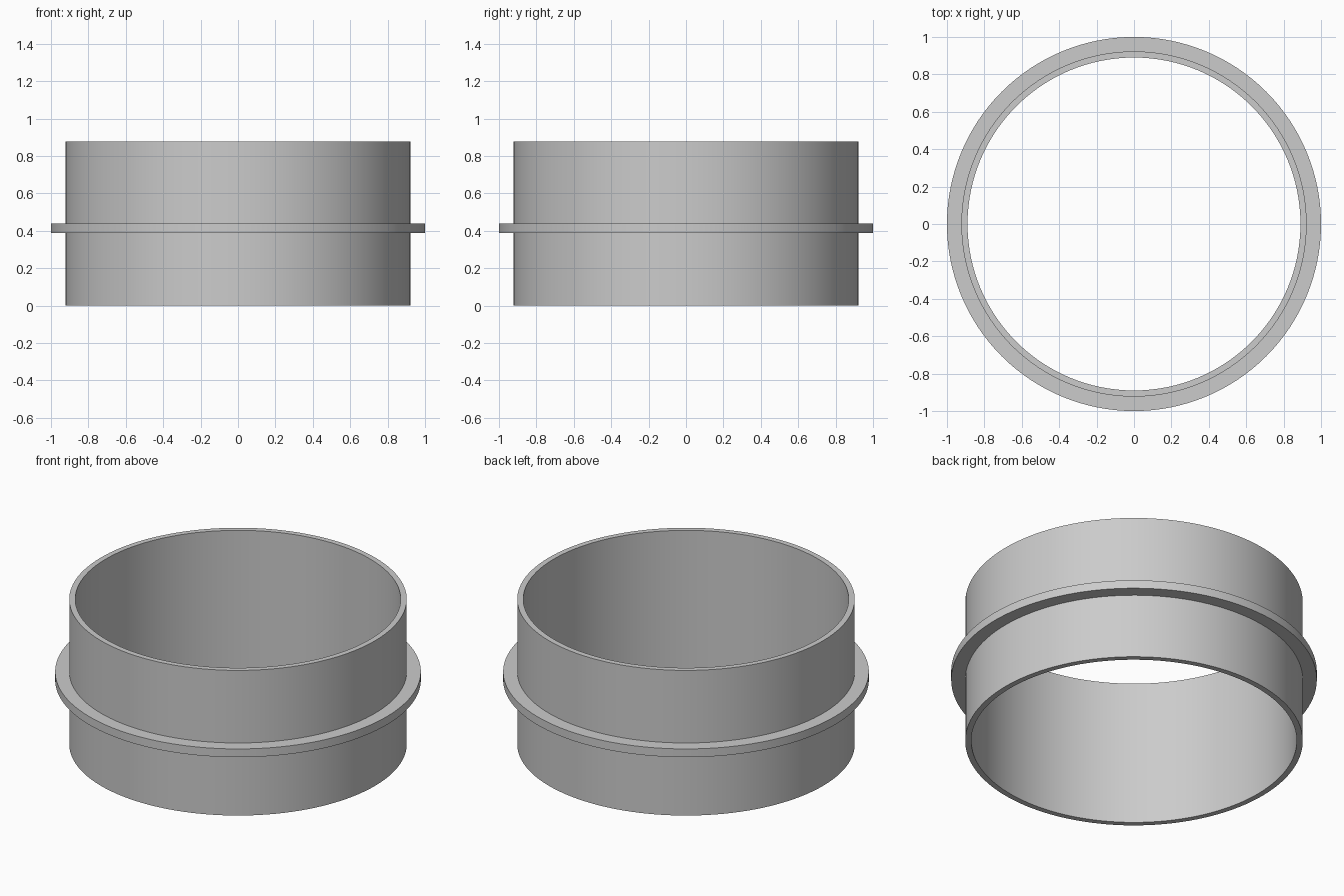
import bpy
import bmesh
from math import cos, sin, tau, radians

cube = bpy.data.objects.get("Cube")
if cube:
    bpy.data.objects.remove(cube, do_unlink=True)

SEGMENTS = 128
INNER, OUTER, FLANGE = 0.89, 0.923, 1.0
HEIGHT, FLANGE_LOW, FLANGE_HIGH = 0.876, 0.388, 0.438

grey = bpy.data.materials.new("plain grey")
grey.use_nodes = True
colour = (0.6, 0.6, 0.6, 1)
grey.diffuse_color = colour
grey.node_tree.nodes["Principled BSDF"].inputs["Base Color"].default_value = colour


def revolve(name, profile):
    """Turn a closed (radius, z) profile around the z axis."""
    bm = bmesh.new()
    rings = [[bm.verts.new((r * cos(tau * i / SEGMENTS), r * sin(tau * i / SEGMENTS), z))
              for i in range(SEGMENTS)] for r, z in profile]
    for k, ring in enumerate(rings):
        following = rings[(k + 1) % len(rings)]
        for i in range(SEGMENTS):
            j = (i + 1) % SEGMENTS
            bm.faces.new((ring[i], ring[j], following[j], following[i]))
    bmesh.ops.recalc_face_normals(bm, faces=bm.faces)
    mesh = bpy.data.meshes.new(name)
    bm.to_mesh(mesh)
    bm.free()
    mesh.materials.append(grey)
    obj = bpy.data.objects.new(name, mesh)
    bpy.context.collection.objects.link(obj)
    bpy.ops.object.select_all(action="DESELECT")
    obj.select_set(True)
    bpy.context.view_layer.objects.active = obj
    bpy.ops.object.shade_smooth_by_angle(angle=radians(30))


# Thin tube with a flat collar around its middle
revolve("collared_sleeve", [
    (INNER, 0), (OUTER, 0),
    (OUTER, FLANGE_LOW), (FLANGE, FLANGE_LOW),
    (FLANGE, FLANGE_HIGH), (OUTER, FLANGE_HIGH),
    (OUTER, HEIGHT), (INNER, HEIGHT),
])
